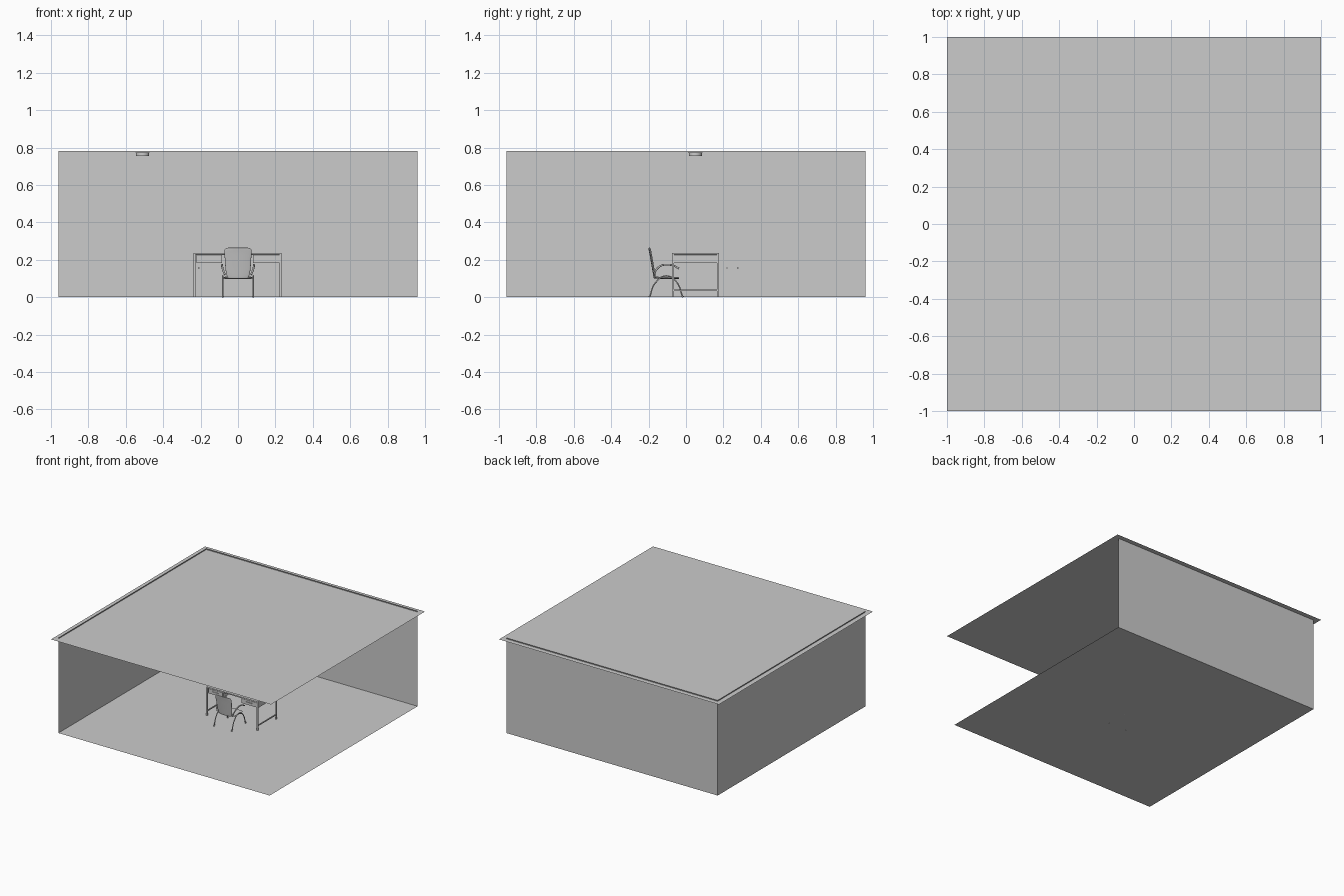
import bpy, bmesh, math

if "Cube" in bpy.data.objects:
    bpy.data.objects.remove(bpy.data.objects["Cube"])


def make_object(name, verts, faces):
    mesh = bpy.data.meshes.new(name)
    mesh.from_pydata(verts, [], faces)
    obj = bpy.data.objects.new(name, mesh)
    bpy.context.collection.objects.link(obj)
    return obj


def smooth(obj):
    bpy.ops.object.select_all(action='DESELECT')
    obj.select_set(True)
    bpy.context.view_layer.objects.active = obj
    bpy.ops.object.shade_smooth_by_angle()


def box(name, x0, x1, y0, y1, z0, z1, bevel=0):
    verts = [(x, y, z) for x in (x0, x1) for y in (y0, y1) for z in (z0, z1)]
    faces = [(0, 1, 3, 2), (4, 6, 7, 5), (0, 4, 5, 1),
             (2, 3, 7, 6), (0, 2, 6, 4), (1, 5, 7, 3)]
    obj = make_object(name, verts, faces)
    if bevel:
        mod = obj.modifiers.new("bevel", 'BEVEL')
        mod.width, mod.segments = bevel, 2
    return obj


def disc(name, radius, depth, loc, verts=32):
    bpy.ops.mesh.primitive_cylinder_add(vertices=verts, radius=radius, depth=depth, location=loc)
    obj = bpy.context.object
    obj.name = name
    smooth(obj)
    return obj


def tube(name, points, radius):
    curve = bpy.data.curves.new(name, 'CURVE')
    curve.dimensions = '3D'
    curve.bevel_depth, curve.bevel_resolution = radius, 3
    curve.resolution_u = 10
    curve.use_fill_caps = True
    spline = curve.splines.new('BEZIER')
    spline.bezier_points.add(len(points) - 1)
    for bp, co in zip(spline.bezier_points, points):
        bp.co = co
        bp.handle_left_type = bp.handle_right_type = 'AUTO'
    obj = bpy.data.objects.new(name, curve)
    bpy.context.collection.objects.link(obj)
    return obj


def cushion(name, rows, thickness, dish):
    """Loft of rows (y, z, half width), dished along the dish vector at the sides."""
    n = 9
    verts = []
    for y, z, hw in rows:
        for i in range(n):
            u = -1 + 2 * i / (n - 1)
            verts.append((u * hw, y + dish[0] * u * u, z + dish[1] * u * u))
    faces = [(r * n + i, r * n + i + 1, (r + 1) * n + i + 1, (r + 1) * n + i)
             for r in range(len(rows) - 1) for i in range(n - 1)]
    obj = make_object(name, verts, faces)
    solid = obj.modifiers.new("thickness", 'SOLIDIFY')
    solid.thickness, solid.offset = thickness, 0
    sub = obj.modifiers.new("round", 'SUBSURF')
    sub.levels = sub.render_levels = 2
    smooth(obj)
    return obj


# Room: floor, back and left walls, overhanging ceiling
R, TOP, CEIL = 0.96, 0.782, 0.774
quad = [(0, 1, 2, 3)]
make_object("floor", [(-R, -R, 0), (R, -R, 0), (R, R, 0), (-R, R, 0)], quad)
make_object("back_wall", [(-R, R, 0), (R, R, 0), (R, R, TOP), (-R, R, TOP)], quad)
make_object("left_wall", [(-R, -R, 0), (-R, R, 0), (-R, R, TOP), (-R, -R, TOP)], quad)
make_object("ceiling", [(-1, -1, CEIL), (1, -1, CEIL), (1, 1, CEIL), (-1, 1, CEIL)], quad)

# Ceiling lamp
disc("lamp_rim", 0.038, 0.004, (-0.51, 0.05, 0.772))
disc("lamp_body", 0.035, 0.016, (-0.51, 0.05, 0.764))

# Small studs behind the desk
for y in (0.22, 0.277):
    disc("stud", 0.003, 0.004, (-0.21, y, 0.156), 12)

# Desk top, drawers and legs
X0, X1, Y0, Y1 = -0.237, 0.232, -0.074, 0.177
box("desk_top", X0, X1, Y0, Y1, 0.227, 0.237, 0.001)
for side, x0, x1 in (("left", -0.222, -0.085), ("right", 0.08, 0.222)):
    box(side + "_drawer_case", x0, x1, -0.068, 0.17, 0.184, 0.227)
    box(side + "_drawer_front", x0 + 0.005, x1 - 0.005, -0.071, -0.066, 0.189, 0.223)
    xm = (x0 + x1) / 2
    box(side + "_drawer_handle", xm - 0.027, xm + 0.027, -0.076, -0.07, 0.205, 0.209)
w = 0.010
for side, x in (("left", X0), ("right", X1 - w)):
    for end, y in (("front", Y0), ("back", Y1 - w)):
        box(f"{side}_{end}_leg", x, x + w, y, y + w, 0, 0.228)
    box(side + "_foot_rail", x + 0.001, x + w - 0.001, Y0 + w, Y1 - w, 0.034, 0.042)
    box(side + "_top_rail", x + 0.001, x + w - 0.001, Y0 + w, Y1 - w, 0.184, 0.227)

# Chair seat and leaning backrest
cushion("seat", [(-0.167, 0.106, 0.066), (-0.163, 0.105, 0.074), (-0.12, 0.101, 0.078),
                 (-0.08, 0.102, 0.079), (-0.045, 0.103, 0.077), (-0.036, 0.1, 0.066)],
        0.009, (0, 0.002))
cushion("backrest", [(-0.168, 0.1, 0.052), (-0.17, 0.108, 0.06), (-0.177, 0.15, 0.069),
                     (-0.186, 0.2, 0.07), (-0.193, 0.24, 0.075), (-0.197, 0.258, 0.073),
                     (-0.198, 0.265, 0.06)], 0.008, (0.006, 0))

# Chair frame: arched legs, armrests and crossbars
for side, s in (("left", -1), ("right", 1)):
    x = 0.081 * s
    tube(side + "_chair_legs", [(x, -0.195, 0), (x, -0.165, 0.075), (x, -0.108, 0.114),
                                (x, -0.052, 0.083), (x, -0.017, 0)], 0.0038)
    tube(side + "_armrest", [(0.07 * s, -0.172, 0.12), (x, -0.158, 0.148), (0.085 * s, -0.135, 0.168),
                             (0.085 * s, -0.1, 0.174), (0.085 * s, -0.065, 0.168),
                             (0.084 * s, -0.038, 0.153)], 0.005)
    for y in (-0.195, -0.017):
        disc(side + "_foot_cap", 0.005, 0.006, (x, y, 0.003), 12)
for y in (-0.14, -0.075):
    tube("seat_crossbar", [(-0.081, y, 0.1), (0.081, y, 0.1)], 0.0035)
